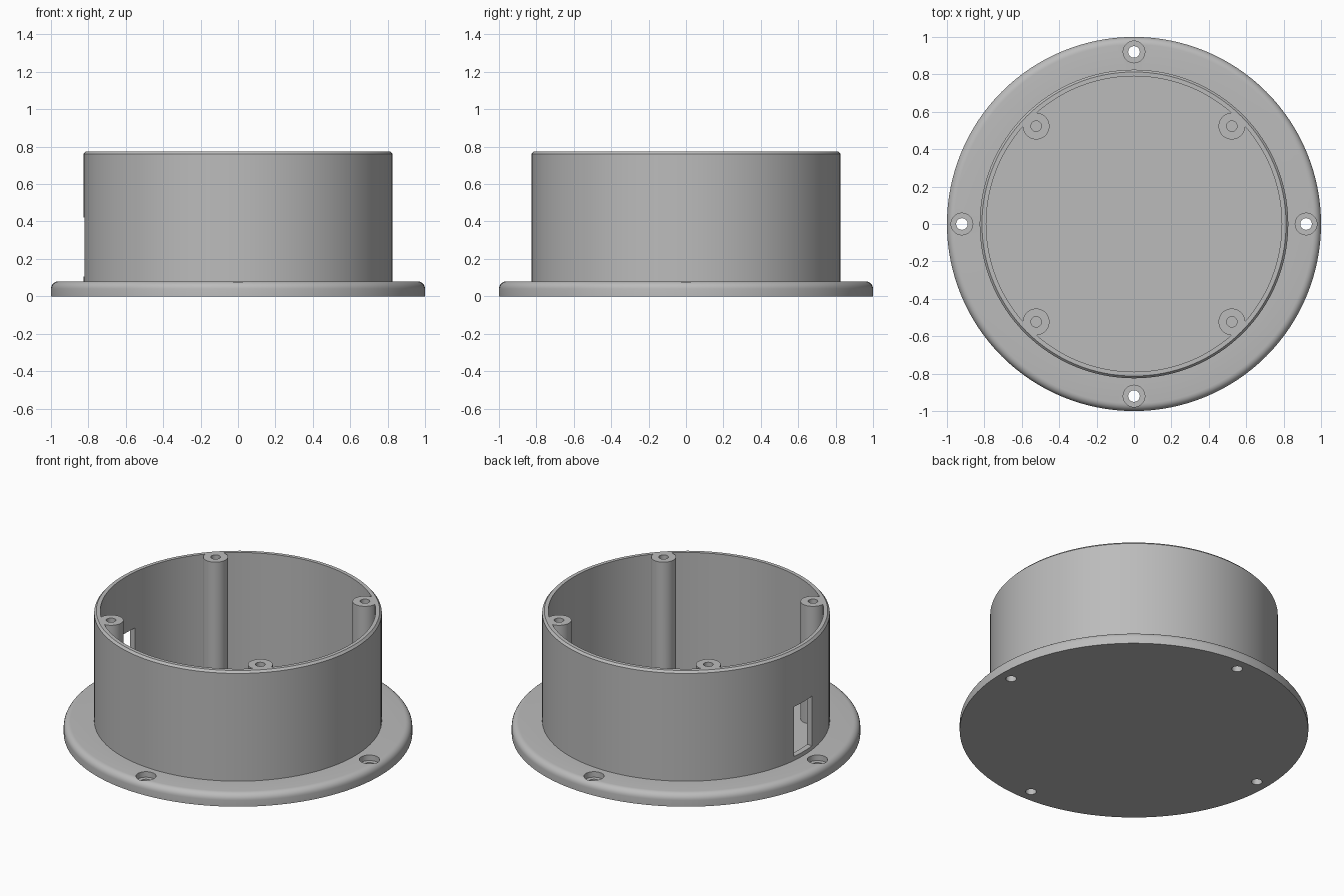
import bpy, bmesh, math

if "Cube" in bpy.data.objects:
    bpy.data.objects.remove(bpy.data.objects["Cube"])

SEG = 128
WALL_R, INNER_R, TOP, FLOOR = 0.825, 0.79, 0.775, 0.03

grey = bpy.data.materials.new("plain grey")
grey.diffuse_color = (0.5, 0.5, 0.5, 1)
grey.use_nodes = True
grey.node_tree.nodes["Principled BSDF"].inputs["Base Color"].default_value = grey.diffuse_color


def make_object(name, bm):
    bmesh.ops.remove_doubles(bm, verts=bm.verts, dist=1e-5)
    bmesh.ops.recalc_face_normals(bm, faces=bm.faces)
    mesh = bpy.data.meshes.new(name)
    bm.to_mesh(mesh)
    bm.free()
    mesh.materials.append(grey)
    ob = bpy.data.objects.new(name, mesh)
    bpy.context.collection.objects.link(ob)
    return ob


def lathe(name, profile):
    """Spin an (r, z) profile around the z axis."""
    bm = bmesh.new()
    verts = [bm.verts.new((r, 0, z)) for r, z in profile]
    edges = [bm.edges.new(pair) for pair in zip(verts, verts[1:])]
    bmesh.ops.spin(bm, geom=verts + edges, cent=(0, 0, 0), axis=(0, 0, 1),
                   angle=math.tau, steps=SEG, use_merge=True)
    return make_object(name, bm)


def cylinder(name, x, y, r, z0, z1, seg=40):
    bm = bmesh.new()
    bmesh.ops.create_cone(bm, cap_ends=True, segments=seg, radius1=r, radius2=r, depth=z1 - z0)
    bmesh.ops.translate(bm, verts=bm.verts, vec=(x, y, (z0 + z1) / 2))
    return make_object(name, bm)


def box(name, lo, hi):
    bm = bmesh.new()
    bmesh.ops.create_cube(bm, size=1)
    for v in bm.verts:
        v.co = [a + (c + 0.5) * (b - a) for a, b, c in zip(lo, hi, v.co)]
    return make_object(name, bm)


def combine(target, tool, operation):
    """Apply a boolean and remove the tool object."""
    mod = target.modifiers.new("bool", 'BOOLEAN')
    mod.operation, mod.solver, mod.object = operation, 'EXACT', tool
    bpy.context.view_layer.objects.active = target
    bpy.ops.object.modifier_apply(modifier=mod.name)
    bpy.data.objects.remove(tool)


# Round housing: flange with rounded rim, chamfered wall and closed floor
fillet = [(0.96 + 0.04 * math.cos(a), 0.04 + 0.04 * math.sin(a))
          for a in (math.radians(15 * i) for i in range(7))]
housing = lathe("housing", [(0, 0), (1, 0)] + fillet + [
    (WALL_R, 0.08), (WALL_R, TOP - 0.013), (WALL_R - 0.012, TOP),
    (INNER_R, TOP), (INNER_R, FLOOR), (0, FLOOR)])

# Screw posts against the inner wall, each with a pilot hole
corners = [(sx * 0.523, sy * 0.523) for sx in (-1, 1) for sy in (-1, 1)]
for x, y in corners:
    combine(housing, cylinder("post", x, y, 0.071, FLOOR - 0.01, TOP), 'UNION')
for x, y in corners:
    combine(housing, cylinder("pilot_hole", x, y, 0.028, FLOOR + 0.02, TOP + 0.1), 'DIFFERENCE')

# Counterbored mounting holes in the flange
for x, y in ((0.92, 0), (-0.92, 0), (0, 0.92), (0, -0.92)):
    combine(housing, cylinder("mount_hole", x, y, 0.031, -0.1, 0.2), 'DIFFERENCE')
    combine(housing, cylinder("counterbore", x, y, 0.058, 0.045, 0.2), 'DIFFERENCE')

# Cable window in the left wall
combine(housing, box("window_cutter", (-0.9, -0.09, 0.105), (-0.7, 0.09, 0.42)), 'DIFFERENCE')

# Smooth round surfaces, sharp edges kept
bpy.ops.object.select_all(action='DESELECT')
housing.select_set(True)
bpy.context.view_layer.objects.active = housing
bpy.ops.object.shade_smooth_by_angle(angle=math.radians(30))
